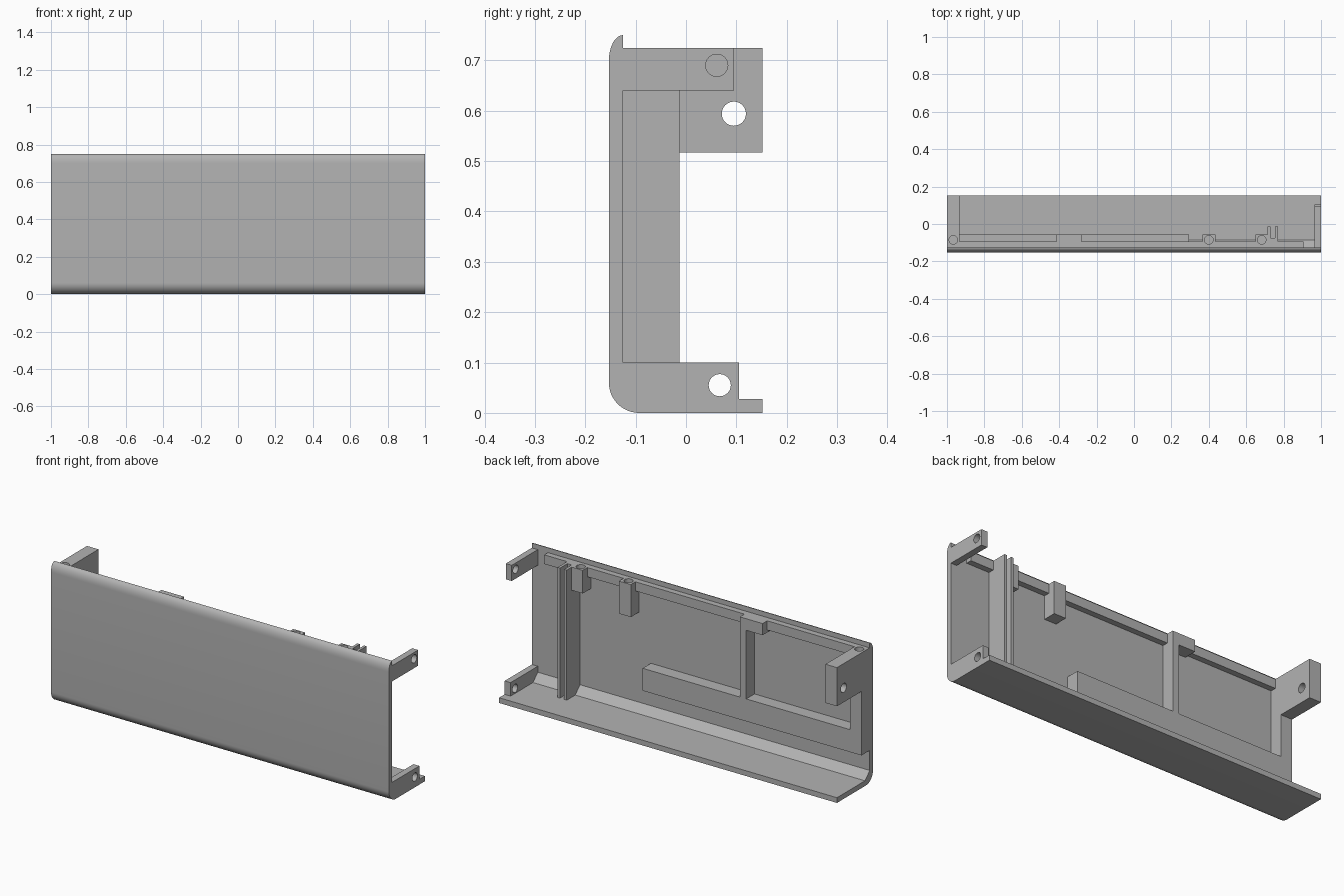
import bpy, bmesh, math
from mathutils import Matrix

cube = bpy.data.objects.get("Cube")
if cube:
    bpy.data.objects.remove(cube, do_unlink=True)

grey = bpy.data.materials.new("plain grey")
grey.use_nodes = True
GREY = (0.45, 0.45, 0.45, 1)
grey.diffuse_color = GREY
grey.node_tree.nodes["Principled BSDF"].inputs["Base Color"].default_value = GREY

INNER = -0.125   # back face of the panel
RIB = -0.055     # back face of the stiffening ribs
TOP = 0.724      # common top level of the inner parts
FLOOR = 0.028    # upper face of the bottom flange


def finish(name, bm):
    bmesh.ops.recalc_face_normals(bm, faces=bm.faces)
    mesh = bpy.data.meshes.new(name)
    bm.to_mesh(mesh)
    bm.free()
    mesh.materials.append(grey)
    obj = bpy.data.objects.new(name, mesh)
    bpy.context.collection.objects.link(obj)
    return obj


def extrude(name, profile, axis, start, end):
    """Extrude a (y, z) profile along x, or an (x, y) profile along z."""
    bm = bmesh.new()
    place = (lambda p: (start, *p)) if axis == "x" else (lambda p: (*p, start))
    face = bm.faces.new([bm.verts.new(place(p)) for p in profile])
    moved = bmesh.ops.extrude_face_region(bm, geom=[face])["geom"]
    shift = (end - start, 0, 0) if axis == "x" else (0, 0, end - start)
    bmesh.ops.translate(bm, vec=shift,
                        verts=[v for v in moved if isinstance(v, bmesh.types.BMVert)])
    return finish(name, bm)


def box(name, x, y, z):
    return extrude(name, [(x[0], y[0]), (x[1], y[0]), (x[1], y[1]), (x[0], y[1])],
                   "z", *z)


def arc(cy, cz, ry, rz, a, b, steps=12):
    angles = [math.radians(a + (b - a) * i / steps) for i in range(steps + 1)]
    return [(cy + ry * math.cos(t), cz + rz * math.sin(t)) for t in angles]


def drill(obj, center, radius, depth, axis):
    """Cut a round hole along x or z."""
    bm = bmesh.new()
    turn = Matrix.Rotation(math.pi / 2, 4, "Y") if axis == "x" else Matrix()
    bmesh.ops.create_cone(bm, cap_ends=True, segments=32, radius1=radius,
                          radius2=radius, depth=depth,
                          matrix=Matrix.Translation(center) @ turn)
    cutter = finish("hole_cutter", bm)
    cutter.hide_render = True
    mod = obj.modifiers.new("hole", "BOOLEAN")
    mod.operation, mod.solver, mod.object = "DIFFERENCE", "EXACT", cutter
    bpy.context.view_layer.objects.active = obj
    bpy.ops.object.modifier_apply(modifier=mod.name)
    bpy.data.objects.remove(cutter, do_unlink=True)


# Front panel with rounded edges, bottom flange and inner chamfer
profile = arc(-0.093, 0.06, 0.06, 0.06, 270, 180)
profile += arc(INNER, 0.70, 0.028, 0.05, 180, 90, 8)
profile += [(INNER, 0.068), (-0.085, FLOOR), (0.152, FLOOR), (0.152, 0)]
panel = extrude("front_panel", profile, "x", -1, 1)
bpy.ops.object.select_all(action="DESELECT")
panel.select_set(True)
bpy.context.view_layer.objects.active = panel
bpy.ops.object.shade_smooth_by_angle(angle=math.radians(30))

# Mounting ears at the +x end
upper_ear = box("upper_ear", (0.965, 1), (INNER, 0.095), (0.64, TOP))
drill(upper_ear, (1, 0.061, 0.69), 0.022, 0.2, "x")
lower_ear = extrude("lower_ear",
                    [(INNER, 0.1), (INNER, 0.068), (-0.085, FLOOR),
                     (0.105, FLOOR), (0.105, 0.1)], "x", 0.965, 1)
drill(lower_ear, (1, 0.067, 0.055), 0.022, 0.2, "x")

# Bracket and end wall at the -x end
bracket = box("end_bracket", (-1, -0.932), (INNER, 0.152), (0.517, TOP))
drill(bracket, (-1, 0.095, 0.594), 0.024, 0.3, "x")
drill(bracket, (-0.966, -0.085, TOP), 0.023, 0.2, "z")
box("end_wall", (-1, -0.932), (INNER, RIB), (0.295, 0.517))

# Stiffening ribs behind the panel
box("horizontal_rib", (-1, 0.295), (INNER, RIB), (0.175, 0.295))
box("vertical_rib", (-0.318, -0.28), (INNER, RIB), (0.295, 0.662))
box("rib_head", (-0.415, -0.28), (INNER, RIB), (0.662, TOP))

# Screw posts open at the top
for name, x, bottom in (("middle_post", (0.365, 0.435), 0.55),
                        ("side_post", (0.65, 0.715), 0.6)):
    post = box(name, x, (INNER, RIB), (bottom, TOP))
    drill(post, (sum(x) / 2, -0.085, TOP), 0.023, 0.2, "z")

# Upright guide channel with two flanges
extrude("guide_channel",
        [(0.715, INNER), (0.77, INNER), (0.77, -0.013), (0.755, -0.013),
         (0.755, -0.075), (0.73, -0.075), (0.73, -0.013), (0.715, -0.013)],
        "z", FLOOR, TOP)

# Top ledge running between the posts
for i, x in enumerate(((-0.932, -0.415), (-0.28, 0.365), (0.435, 0.65),
                       (0.77, 0.905))):
    box(f"top_ledge_{i + 1}", x, (INNER, -0.094), (0.675, TOP))
